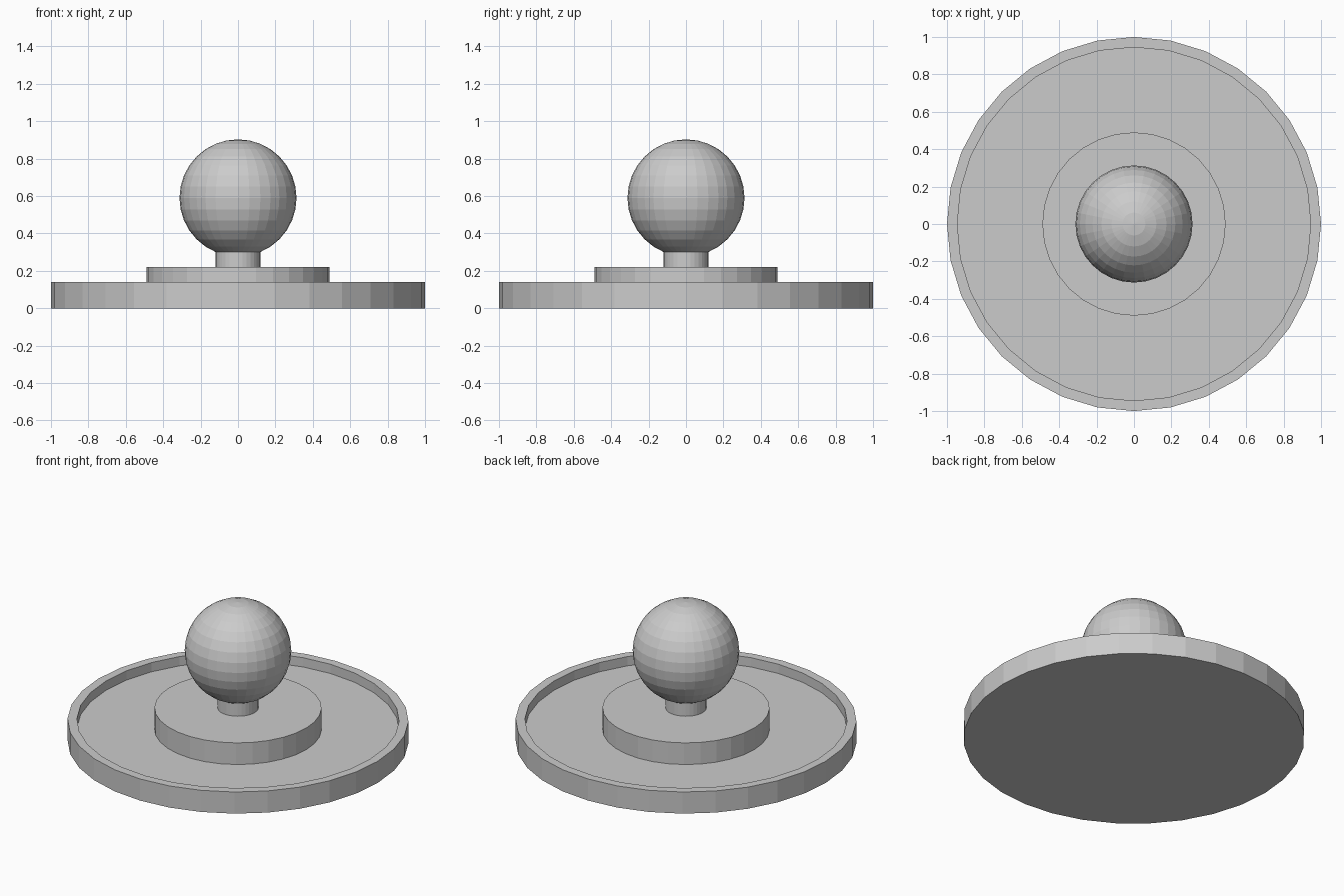
import bpy
import bmesh
import math

if "Cube" in bpy.data.objects:
    bpy.data.objects.remove(bpy.data.objects["Cube"])

SIDES = 32


def lathe(name, profile):
    """Revolve an (r, z) profile whose two ends lie on the z axis."""
    bm = bmesh.new()
    verts = [bm.verts.new((r, 0, z)) for r, z in profile]
    edges = [bm.edges.new(pair) for pair in zip(verts, verts[1:])]
    bmesh.ops.spin(bm, geom=verts + edges, cent=(0, 0, 0), axis=(0, 0, 1),
                   angle=math.tau, steps=SIDES, use_duplicate=False)
    bmesh.ops.remove_doubles(bm, verts=bm.verts, dist=1e-4)
    # merge the flat fans into clean caps
    bmesh.ops.dissolve_limit(bm, angle_limit=math.radians(0.5),
                             verts=bm.verts, edges=bm.edges)
    bmesh.ops.recalc_face_normals(bm, faces=bm.faces)
    mesh = bpy.data.meshes.new(name)
    bm.to_mesh(mesh)
    bm.free()
    obj = bpy.data.objects.new(name, mesh)
    bpy.context.collection.objects.link(obj)
    return obj


def cylinder(name, radius, z0, z1):
    bpy.ops.mesh.primitive_cylinder_add(vertices=SIDES, radius=radius,
                                        depth=z1 - z0,
                                        location=(0, 0, (z0 + z1) / 2))
    bpy.context.object.name = name


# Shallow dish with a raised rim
lathe("base_dish", [(0, 0), (1, 0), (1, 0.14), (0.945, 0.14),
                    (0.945, 0.08), (0, 0.08)])

# Raised central step and the neck holding the ball
cylinder("centre_step", 0.49, 0.08, 0.22)
cylinder("neck", 0.12, 0.22, 0.32)

# Ball on top
bpy.ops.mesh.primitive_uv_sphere_add(segments=SIDES, ring_count=16,
                                     radius=0.313, location=(0, 0, 0.59))
bpy.context.object.name = "ball"
